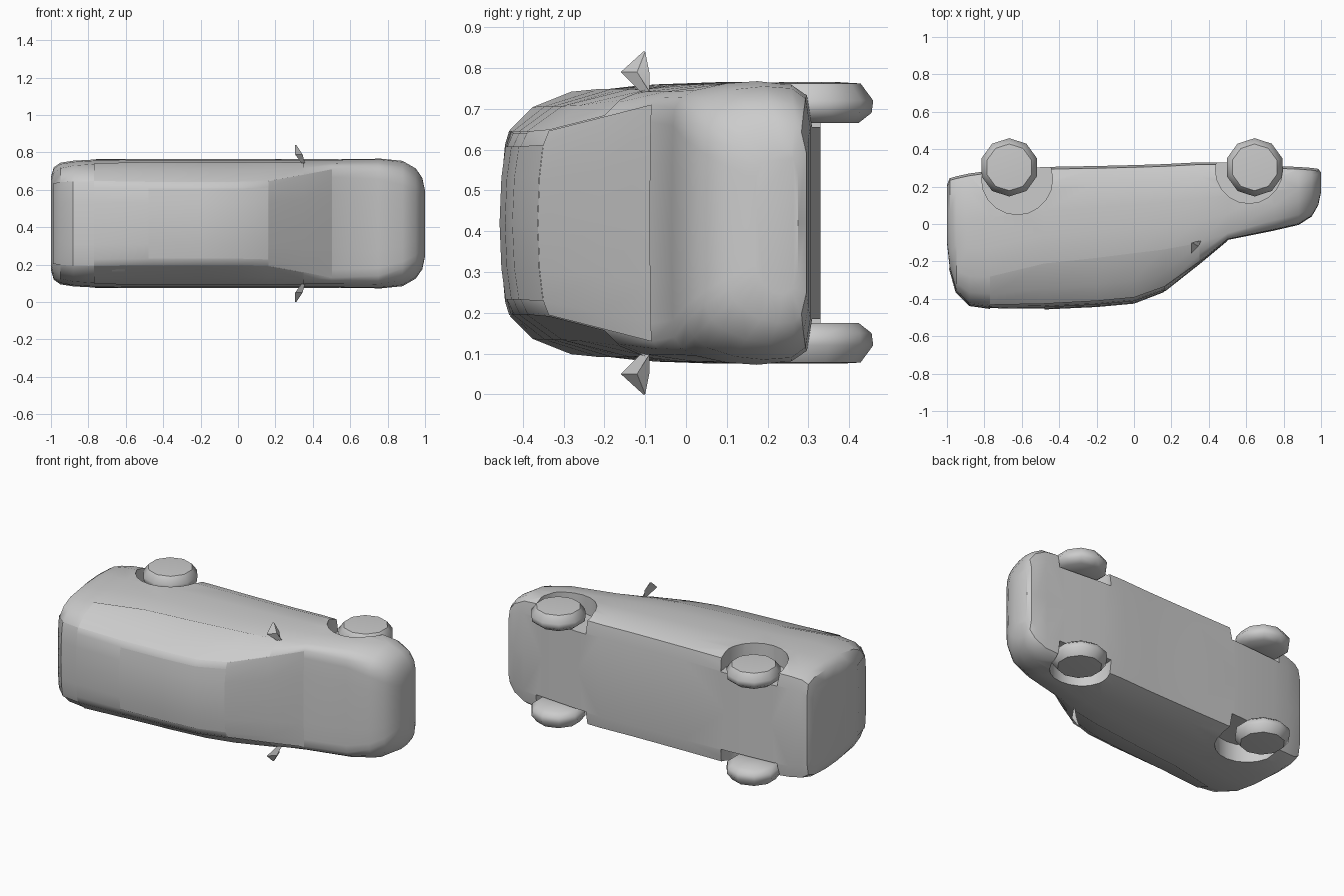
import bpy, bmesh, math
from mathutils import Vector

if "Cube" in bpy.data.objects:
    bpy.data.objects.remove(bpy.data.objects["Cube"])

ZC = 0.42  # the car lies on its side: length on x, roof toward -y, width on z

# x, roof y, belt y, floor y, half widths at roof edge, belt and flank
STATIONS = [
    (-1.00, -0.10, -0.05, 0.21, 0.21, 0.23, 0.25),
    (-0.985, -0.24, -0.15, 0.245, 0.215, 0.27, 0.30),
    (-0.95, -0.365, -0.25, 0.255, 0.22, 0.295, 0.325),
    (-0.88, -0.435, -0.28, 0.27, 0.225, 0.31, 0.336),
    (-0.77, -0.45, -0.28, 0.285, 0.225, 0.318, 0.342),
    (-0.48, -0.453, -0.21, 0.305, 0.22, 0.325, 0.345),
    (-0.20, -0.44, -0.18, 0.31, 0.22, 0.325, 0.345),
    (0.00, -0.422, -0.155, 0.315, 0.22, 0.325, 0.345),
    (0.16, -0.36, -0.135, 0.32, 0.225, 0.325, 0.345),
    (0.35, -0.21, -0.10, 0.33, 0.26, 0.322, 0.345),
    (0.50, -0.085, -0.05, 0.33, 0.29, 0.322, 0.345),
    (0.75, -0.035, 0.02, 0.31, 0.28, 0.325, 0.348),
    (0.88, -0.005, 0.05, 0.305, 0.24, 0.305, 0.335),
    (0.95, 0.04, 0.09, 0.30, 0.20, 0.26, 0.295),
    (0.985, 0.10, 0.14, 0.295, 0.16, 0.21, 0.245),
    (1.00, 0.17, 0.19, 0.275, 0.12, 0.15, 0.175),
]


def half_section(s):
    """Half outline (y, half width) from roof centre to floor centre."""
    x, t, b, f, wt, wb, wm = s
    crown = 0.12 * (b - t)
    m = 0.45 * b + 0.55 * f
    return [(t, 0), (t + 0.15 * crown, wt * 0.5), (t + 0.5 * crown, wt * 0.85),
            (t + crown, wt), (t + 0.45 * (b - t), wt + 0.6 * (wb - wt)),
            (b, wb), (0.5 * (b + m), wb + 0.75 * (wm - wb)), (m, wm),
            (0.4 * m + 0.6 * f, wm * 0.985), (f - 0.012, wm * 0.91),
            (f, wm * 0.7), (f, 0)]


def make(name, bm, angle=35):
    bmesh.ops.recalc_face_normals(bm, faces=bm.faces)
    me = bpy.data.meshes.new(name)
    bm.to_mesh(me)
    bm.free()
    ob = bpy.data.objects.new(name, me)
    bpy.context.collection.objects.link(ob)
    bpy.ops.object.select_all(action='DESELECT')
    ob.select_set(True)
    bpy.context.view_layer.objects.active = ob
    bpy.ops.object.shade_smooth_by_angle(angle=math.radians(angle))
    return ob


def loft(rings, closed=True):
    bm = bmesh.new()
    vs = [[bm.verts.new(p) for p in r] for r in rings]
    n = len(rings[0])
    for a, b in zip(vs, vs[1:]):
        for i in range(n if closed else n - 1):
            j = (i + 1) % n
            bm.faces.new((a[i], a[j], b[j], b[i]))
    if closed:
        bm.faces.new(vs[0])
        bm.faces.new(vs[-1])
    return bm


def disc_stack(cx, cy, steps, n, turn=0.0):
    """Lofted wheel-like solid along z from (radius, z) steps."""
    return loft([[(cx + r * math.cos(turn + 2 * math.pi * i / n),
                   cy + r * math.sin(turn + 2 * math.pi * i / n), z)
                  for i in range(n)] for r, z in steps])


# body shell
rings = []
for s in STATIONS:
    h = half_section(s)
    rings.append([(s[0], y, ZC + w) for y, w in h] +
                 [(s[0], y, ZC - w) for y, w in h[-2:0:-1]])
body = make("body", loft(rings))

# wheel arches cut into the flanks
for side in (1, -1):
    for cx, cy, r in ((-0.625, 0.24, 0.19), (0.615, 0.29, 0.18)):
        cutter = make("arch_cutter", disc_stack(
            cx, cy, [(r, ZC + side * 0.235), (r, ZC + side * 0.5)], 20))
        cutter.hide_render = True
        bpy.context.view_layer.objects.active = body
        mod = body.modifiers.new("arch", 'BOOLEAN')
        mod.object, mod.operation, mod.solver = cutter, 'DIFFERENCE', 'EXACT'
        bpy.ops.object.modifier_apply(modifier=mod.name)
        bpy.data.objects.remove(cutter)
bpy.ops.object.select_all(action='DESELECT')
body.select_set(True)
bpy.ops.object.shade_smooth_by_angle(angle=math.radians(35))


def panel(name, first, last, rows, side=0):
    """Thin panel following the body; side 0 spans the full width."""
    out = []
    for s in STATIONS[first:last + 1]:
        h = half_section(s)
        if side:
            pts = [(s[0], h[k][0], ZC + side * h[k][1]) for k in rows]
        else:
            pts = [(s[0], h[k][0], ZC - h[k][1]) for k in reversed(rows[1:])]
            pts += [(s[0], h[k][0], ZC + h[k][1]) for k in rows]
        out.append(pts)
    bm = loft(out, closed=False)
    bm.normal_update()
    middle = Vector((0, 0, ZC))
    for v in bm.verts:
        n = v.normal if v.normal.dot(v.co - middle) > 0 else -v.normal
        v.co += n * 0.004
    return make(name, bm)


# glass and lid panels
panel("windshield", 8, 10, [0, 1, 2, 3])
panel("roof_panel", 5, 8, [0, 1, 2])
panel("rear_hatch", 1, 4, [0, 1, 2, 3])
for side in (1, -1):
    panel("side_window", 4, 9, [3, 4, 5], side)

# wheels
for side in (1, -1):
    for cx, cy in ((-0.667, 0.303), (0.645, 0.303)):
        make("wheel", disc_stack(cx, cy, [
            (0.075, ZC + side * 0.345), (0.125, ZC + side * 0.342),
            (0.156, ZC + side * 0.30), (0.152, ZC + side * 0.27),
            (0.12, ZC + side * 0.245)], 10, math.pi / 10), 50)

# door mirrors
for side in (1, -1):
    foot = [(0.345, -0.105), (0.36, -0.085), (0.35, -0.09)]
    mid = [(0.305, -0.16), (0.345, -0.12), (0.34, -0.09)]
    tip = [(0.305, -0.105), (0.312, -0.10), (0.308, -0.10)]
    make("mirror", loft([[(x, y, ZC + side * w) for x, y in pts] for pts, w in (
        (foot, 0.315), (mid, 0.37), (tip, 0.42))]))
